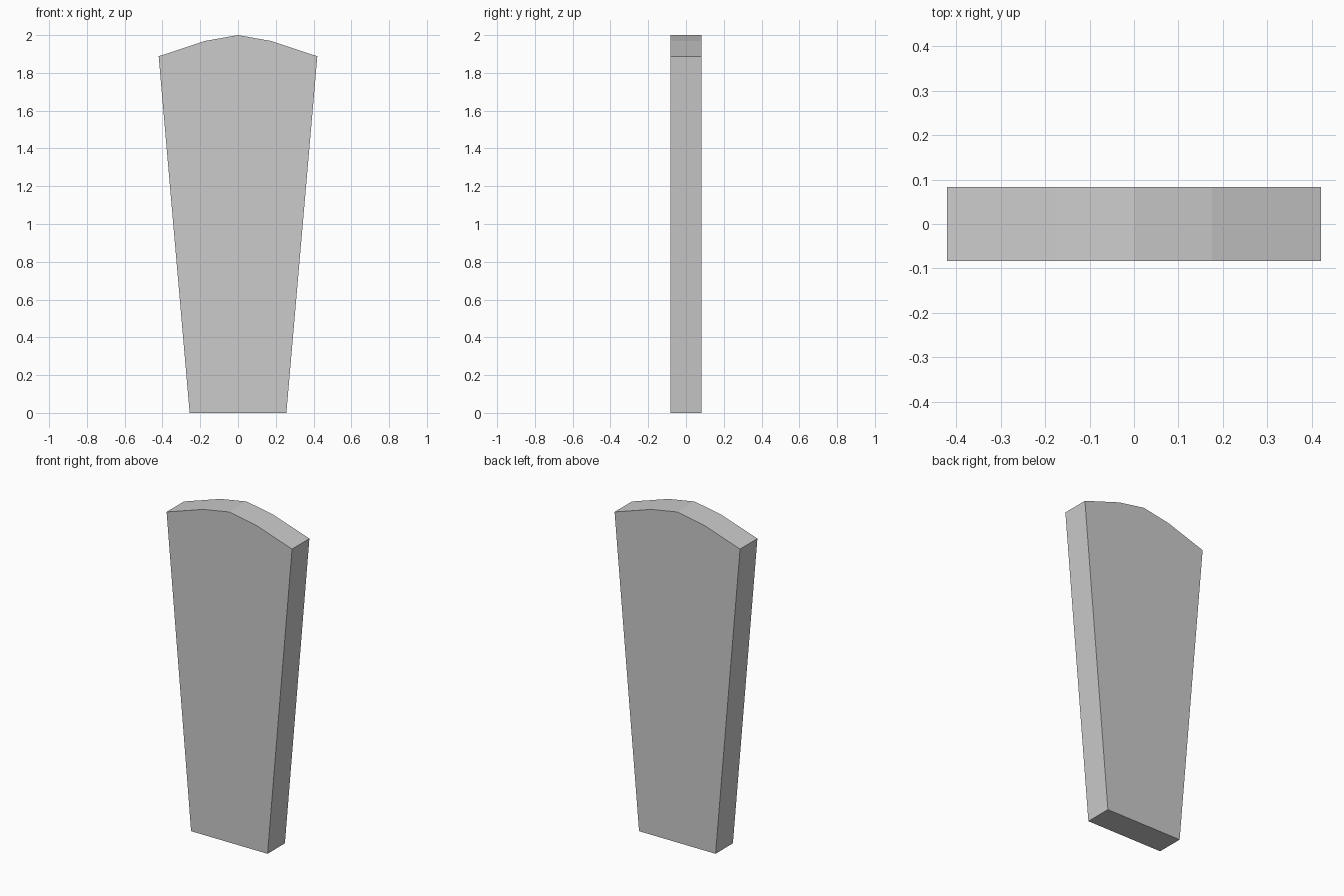
import bpy, bmesh

if "Cube" in bpy.data.objects:
    bpy.data.objects.remove(bpy.data.objects["Cube"])

HALF_DEPTH = 0.083

# Right half of the front outline, bottom to top, then mirrored
right = [(0.256, 0.0), (0.42, 1.888), (0.175, 1.969)]
left = [(-x, z) for x, z in reversed(right)]
outline = right + [(0.0, 2.0)] + left

# Tapered slab: front face extruded to the back
bm = bmesh.new()
front = bm.faces.new([bm.verts.new((x, -HALF_DEPTH, z)) for x, z in outline])
ext = bmesh.ops.extrude_face_region(bm, geom=[front], use_keep_orig=True)
moved = [v for v in ext["geom"] if isinstance(v, bmesh.types.BMVert)]
bmesh.ops.translate(bm, verts=moved, vec=(0, 2 * HALF_DEPTH, 0))
bmesh.ops.recalc_face_normals(bm, faces=bm.faces)

mesh = bpy.data.meshes.new("tapered_slab")
bm.to_mesh(mesh)
bm.free()
slab = bpy.data.objects.new("tapered_slab", mesh)
bpy.context.collection.objects.link(slab)
